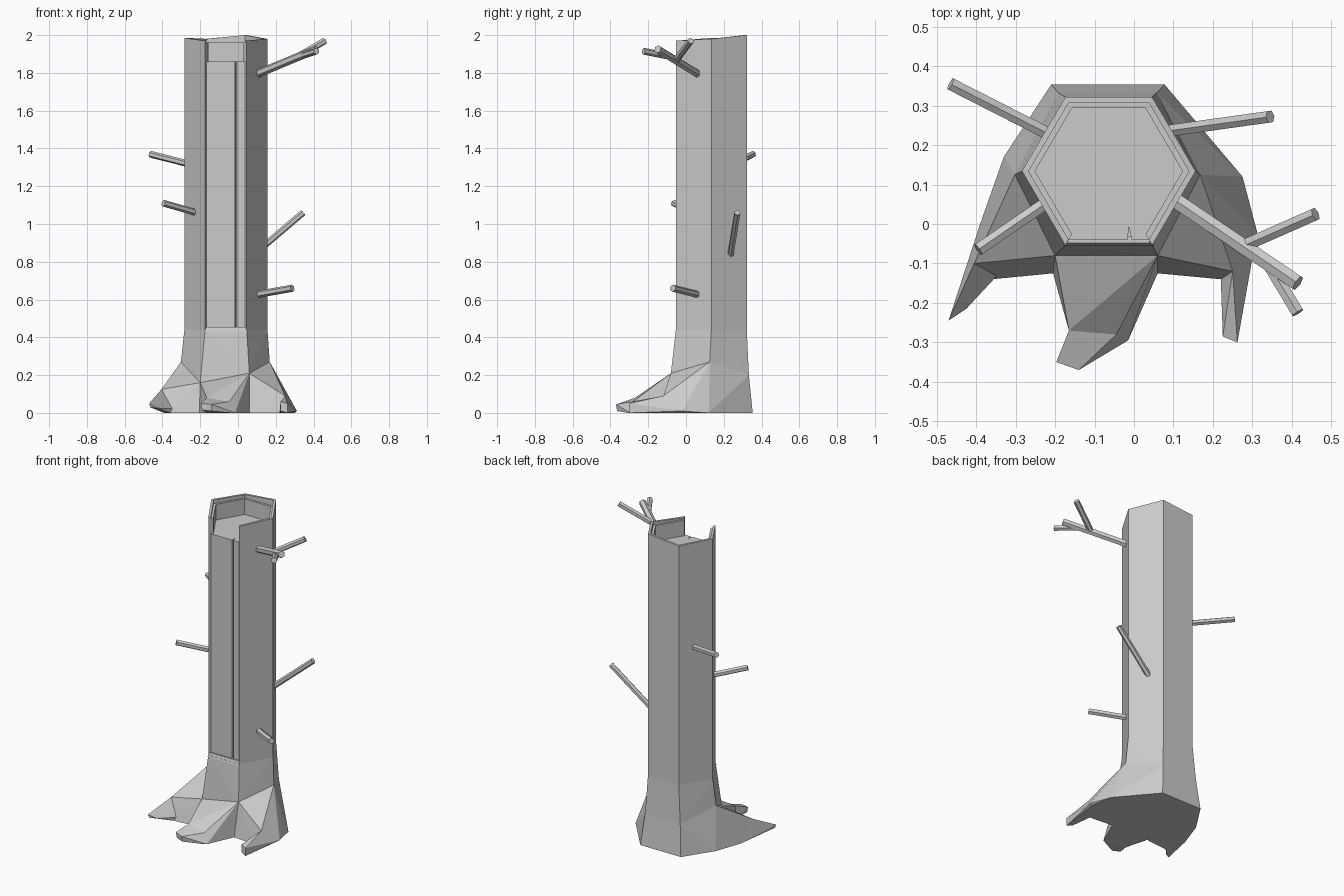
import bpy, bmesh, math
from mathutils import Vector

if "Cube" in bpy.data.objects:
    bpy.data.objects.remove(bpy.data.objects["Cube"])

CX, CY, SY = -0.064, 0.134, 0.985   # trunk centre and slight squash in y
ANGLES = [-60, 0, 60, 120, 180, 240]  # front right, round the back, to front left


def finish(name, bm):
    bmesh.ops.recalc_face_normals(bm, faces=bm.faces)
    me = bpy.data.meshes.new(name)
    bm.to_mesh(me)
    bm.free()
    ob = bpy.data.objects.new(name, me)
    bpy.context.collection.objects.link(ob)
    return ob


def hexagon(r):
    return [(CX + r * math.cos(math.radians(a)), CY + SY * r * math.sin(math.radians(a))) for a in ANGLES]


def hull(name, pts):
    bm = bmesh.new()
    for p in pts:
        bm.verts.new(p)
    out = bmesh.ops.convex_hull(bm, input=bm.verts[:])
    loose = [v for v in bm.verts if not v.link_faces]
    bmesh.ops.delete(bm, geom=loose, context='VERTS')
    return finish(name, bm)


def prism(name, outline, z0, z1):
    bm = bmesh.new()
    face = bm.faces.new([bm.verts.new((x, y, z0)) for x, y in outline])
    ext = bmesh.ops.extrude_face_region(bm, geom=[face], use_keep_orig=True)
    for v in ext["geom"]:
        if isinstance(v, bmesh.types.BMVert):
            v.co.z = z1
    return finish(name, bm)


def open_shell(name, r_out, r_in, z0, tops):
    """Hexagonal wall covering five sides, open at the front."""
    bm = bmesh.new()
    rings = []
    for (ox, oy), (ix, iy), t in zip(hexagon(r_out), hexagon(r_in), tops):
        rings.append([bm.verts.new(c) for c in
                      ((ox, oy, z0), (ox, oy, t), (ix, iy, t), (ix, iy, z0))])
    for a, b in zip(rings, rings[1:]):
        for i in range(4):
            j = (i + 1) % 4
            bm.faces.new((a[i], a[j], b[j], b[i]))
    bm.faces.new(rings[0])
    bm.faces.new(rings[-1])
    return finish(name, bm)


def branch(name, a, b, r):
    a, b = Vector(a), Vector(b)
    d = b - a
    bpy.ops.mesh.primitive_cylinder_add(vertices=6, radius=r, depth=d.length, location=(a + b) / 2)
    ob = bpy.context.object
    ob.name = name
    ob.rotation_euler = d.to_track_quat('Z', 'Y').to_euler()


# Bark wall with uneven rim, and the inner step below the rim
open_shell("bark", 0.22, 0.203, 0.43, [1.97, 1.98, 2.0, 1.98, 1.985, 1.97])
open_shell("inner_rim", 0.203, 0.187, 1.855, [1.96] * 6)

# Wood core with a narrow crack down the front
core = hexagon(0.203)
fy = core[0][1]
prism("wood_core", core + [(-0.016, fy), (-0.013, fy + 0.035), (-0.006, fy)], 0.43, 1.86)

# Lip at the foot of the open front
hull("front_lip", [(x, y, z) for z, w, y0 in ((0.43, 0.115, -0.056), (0.455, 0.103, -0.048))
                   for x in (CX - w, CX + w) for y in (y0, -0.03)])

# Flared trunk foot: mid ring joins the straight trunk to the root skirt
mid = [(0.06, -0.08, 0.21), (0.168, 0.125, 0.27), (0.058, 0.333, 0.2),
       (-0.192, 0.333, 0.2), (-0.302, 0.125, 0.27), (-0.2, -0.08, 0.16)]
FR, R, BR, BL, L, FL = mid
hull("trunk_foot", [(x, y, 0.44) for x, y in hexagon(0.22)] + mid)
base = [(0.06, -0.125, 0), (0.275, 0.12, 0), (0.078, 0.353, 0),
        (-0.21, 0.353, 0), (-0.33, 0.17, 0), (-0.205, -0.125, 0)]
hull("root_skirt", mid + base)

# Roots: a broad shoulder and a narrow toe each
left_ridge, left_out, left_in = (-0.405, -0.10, 0.125), (-0.39, 0.0, 0), (-0.36, -0.14, 0)
hull("left_root", [L, FL, base[4], base[5], left_ridge, left_out, left_in])
hull("left_root_toe", [left_ridge, left_out, left_in, (-0.30, -0.08, 0.02),
                       (-0.47, -0.245, 0.05), (-0.465, -0.24, 0.03), (-0.425, -0.215, 0.025)])

front_top = [(-0.165, -0.27, 0.08), (-0.045, -0.28, 0.06)]
front_low = [(-0.165, -0.27, 0), (-0.015, -0.295, 0)]
hull("front_root", [FL, FR, base[5], base[0]] + front_top + front_low)
hull("front_root_toe", front_top + front_low + [(-0.197, -0.35, 0.05), (-0.14, -0.37, 0.045),
                                                (-0.19, -0.35, 0.015), (-0.14, -0.365, 0.01),
                                                (-0.035, -0.305, 0)])

right_ridge = (0.25, -0.12, 0.09)
right_side = [(0.22, -0.14, 0), (0.312, -0.02, 0.01), (0.30, -0.02, 0)]
hull("right_root", [FR, R, base[0], base[1], right_ridge] + right_side)
hull("right_root_toe", [right_ridge] + right_side + [(0.225, -0.285, 0.06), (0.225, -0.285, 0.01),
                                                     (0.262, -0.30, 0.05), (0.262, -0.30, 0)])

# Broken branches
branch("forked_branch", (0.09, 0.07, 1.79), (0.415, -0.15, 1.925), 0.022)
branch("forked_twig_upper", (0.29, -0.05, 1.87), (0.46, 0.025, 1.97), 0.018)
branch("forked_twig_lower", (0.34, -0.10, 1.89), (0.415, -0.225, 1.915), 0.018)
branch("right_middle_branch", (0.08, 0.235, 0.835), (0.345, 0.272, 1.06), 0.017)
branch("right_low_branch", (0.09, 0.07, 0.625), (0.288, -0.07, 0.66), 0.019)
branch("left_upper_branch", (-0.21, 0.225, 1.305), (-0.465, 0.355, 1.37), 0.018)
branch("left_lower_branch", (-0.22, 0.055, 1.06), (-0.395, -0.065, 1.11), 0.018)
